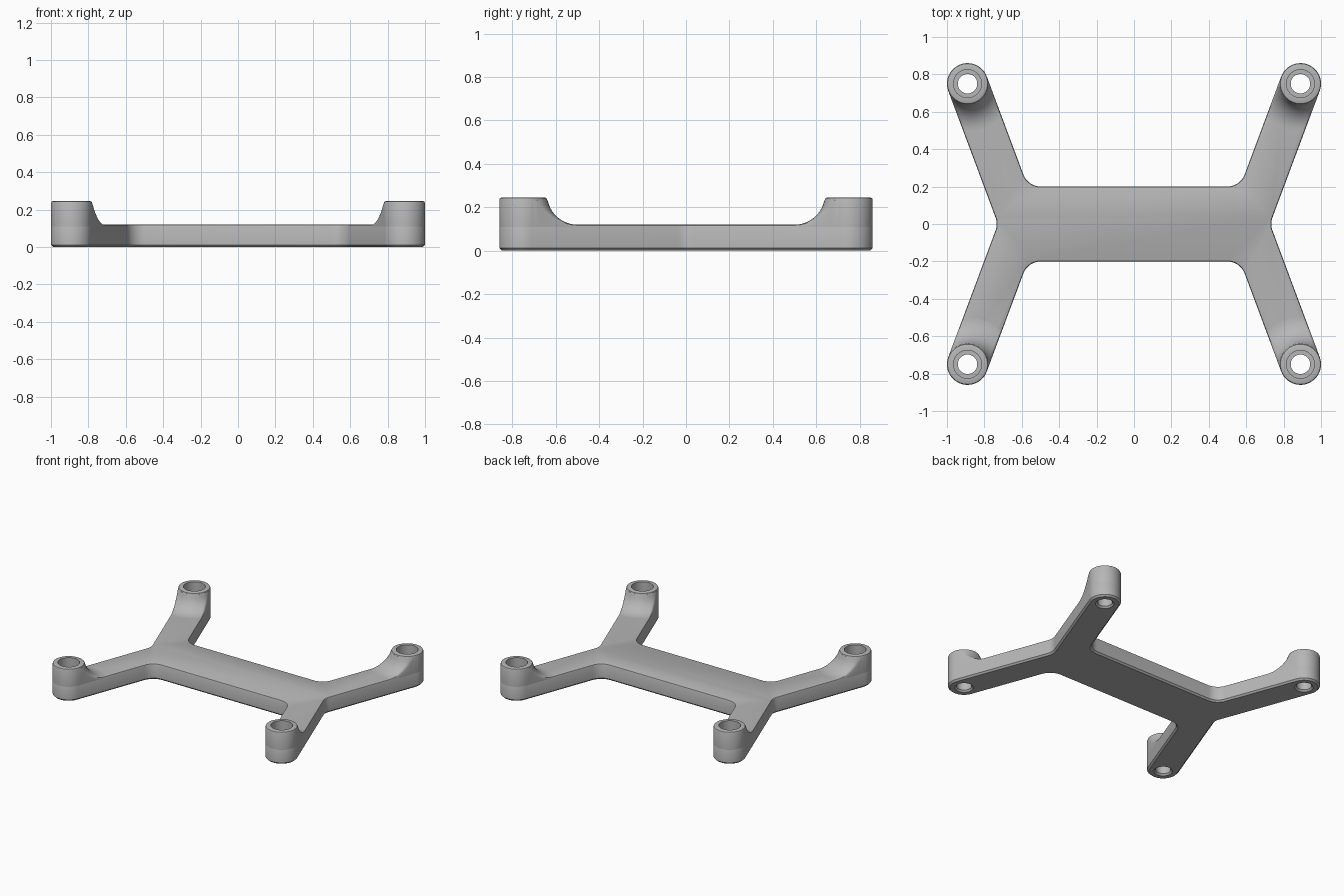
import bpy, bmesh
from math import sin, cos, pi, radians, atan2, sqrt

if "Cube" in bpy.data.objects:
    bpy.data.objects.remove(bpy.data.objects["Cube"], do_unlink=True)

# Shared dimensions
PX, PY = 0.89, 0.75          # post centre
R = 0.11                     # post radius and half arm width
X0 = 0.61                    # where the arm axis meets y = 0
HALF = 0.2                   # half depth of the middle bar
PLATE, TOP = 0.12, 0.245
EDGE = 0.01
BORE, BORE_FLOOR, HOLE = 0.075, 0.08, 0.052
BETA = atan2(PX - X0, PY)

grey = bpy.data.materials.new("satin_grey")
grey.use_nodes = True
colour = (0.47, 0.47, 0.47, 1)
grey.diffuse_color = colour
grey.node_tree.nodes["Principled BSDF"].inputs["Base Color"].default_value = colour


def finish(bm, name, mirror=False):
    mesh = bpy.data.meshes.new(name)
    bm.to_mesh(mesh)
    bm.free()
    obj = bpy.data.objects.new(name, mesh)
    bpy.context.collection.objects.link(obj)
    mesh.materials.append(grey)
    if mirror:
        mod = obj.modifiers.new("four_corners", 'MIRROR')
        mod.use_axis = (True, True, False)
        mod.use_mirror_merge = False
    return obj


def activate(obj):
    bpy.ops.object.select_all(action='DESELECT')
    obj.select_set(True)
    bpy.context.view_layer.objects.active = obj


def smooth(obj):
    activate(obj)
    bpy.ops.object.shade_smooth_by_angle(angle=radians(35))


def bridge(bm, a, b):
    for i in range(len(a)):
        j = (i + 1) % len(a)
        bm.faces.new((a[i], a[j], b[j], b[i]))


def lathe(profile, name, closed, steps=48):
    """Turn a radius/height profile around the post axis."""
    bm = bmesh.new()
    rings = []
    for r, z in profile:
        angles = [-BETA + 2 * pi * k / steps for k in range(steps)]
        rings.append([bm.verts.new((PX + r * cos(t), PY + r * sin(t), z)) for t in angles])
    pairs = list(zip(rings, rings[1:]))
    if closed:
        pairs.append((rings[-1], rings[0]))
    for a, b in pairs:
        bridge(bm, a, b)
    bmesh.ops.remove_doubles(bm, verts=bm.verts[:], dist=1e-5)
    bmesh.ops.recalc_face_normals(bm, faces=bm.faces[:])
    return finish(bm, name, True)


def arc(cx, cy, r, a0, a1, n):
    angles = [a0 + (a1 - a0) * k / n for k in range(n + 1)]
    return [(cx + r * cos(t), cy + r * sin(t)) for t in angles]


def outline(inset):
    """Plate outline: waist fillet, arm end, inner fillet, then mirrored."""
    f = 0.1
    waist_x = X0 + (R + f) / cos(BETA)
    inner_y = HALF + f
    inner_x = X0 + inner_y * (PX - X0) / PY - (R + f) / cos(BETA)
    q = arc(waist_x, 0, f + inset, pi, pi - BETA, 5)
    q += arc(PX, PY, R - inset, -BETA, pi - BETA, 24)
    q += arc(inner_x, inner_y, f + inset, -BETA, -pi / 2, 10)
    return (q + [(-x, y) for x, y in reversed(q)]
            + [(-x, -y) for x, y in q[1:]]
            + [(x, -y) for x, y in reversed(q[1:])])


# Plate with four arms, chamfered below and rounded above
bm = bmesh.new()
levels = [(0.012, 0), (0, 0.012), (0, PLATE - EDGE),
          (0.003, PLATE - 0.003), (EDGE, PLATE)]
loops = [[bm.verts.new((x, y, z)) for x, y in outline(d)] for d, z in levels]
for low, high in zip(loops, loops[1:]):
    bridge(bm, low, high)
bm.faces.new(list(reversed(loops[0])))
bm.faces.new(loops[-1])
bmesh.ops.recalc_face_normals(bm, faces=bm.faces[:])
plate = finish(bm, "plate")

# Stepped screw holes cut through the arm ends
cutter = lathe([(0, -0.011), (BORE, -0.011), (HOLE, 0.012), (HOLE, BORE_FLOOR),
                (BORE, BORE_FLOOR), (BORE, TOP), (0, TOP)], "hole_cutter", False)
cutter.hide_render = True
cut = plate.modifiers.new("screw_holes", 'BOOLEAN')
cut.operation = 'DIFFERENCE'
cut.solver = 'EXACT'
cut.object = cutter
activate(plate)
bpy.ops.object.modifier_apply(modifier=cut.name)
bpy.data.objects.remove(cutter, do_unlink=True)
smooth(plate)

# Hollow posts on the arm ends
posts = lathe([(R, PLATE - EDGE), (R, TOP - EDGE), (R - 0.003, TOP - 0.003),
               (R - EDGE, TOP), (BORE, TOP), (BORE, PLATE - EDGE)], "corner_posts", True)
smooth(posts)

# Curved ramps that blend each arm up into its post
SWEEP = 0.14
FAR = R + SWEEP


def ramp_height(r):
    reach = max(0, SWEEP ** 2 - (FAR - max(r, R)) ** 2)
    return min(TOP - EDGE, PLATE + SWEEP - sqrt(reach))


side = [(R, None), (R, EDGE), (R - 0.003, 0.003), (R - EDGE, 0)]
middle = [((R - EDGE) * sin(pi / 2 * k / 8), 0) for k in range(-7, 8)]
section = [(-u, d) for u, d in side] + middle + list(reversed(side))
bm = bmesh.new()
rows = []
for k in range(17):
    r = R - 0.001 + (FAR - R + 0.001) * (k / 16) ** 1.6
    row = []
    for u, drop in section:
        s = sqrt(max(0, r * r - u * u))
        z = PLATE - EDGE if drop is None else ramp_height(r) - drop
        row.append(bm.verts.new((PX - s * sin(BETA) + u * cos(BETA),
                                 PY - s * cos(BETA) - u * sin(BETA), z)))
    rows.append(row)
for a, b in zip(rows, rows[1:]):
    for j in range(len(section) - 1):
        bm.faces.new((a[j], b[j], b[j + 1], a[j + 1]))
ramps = finish(bm, "arm_ramps", True)
smooth(ramps)
